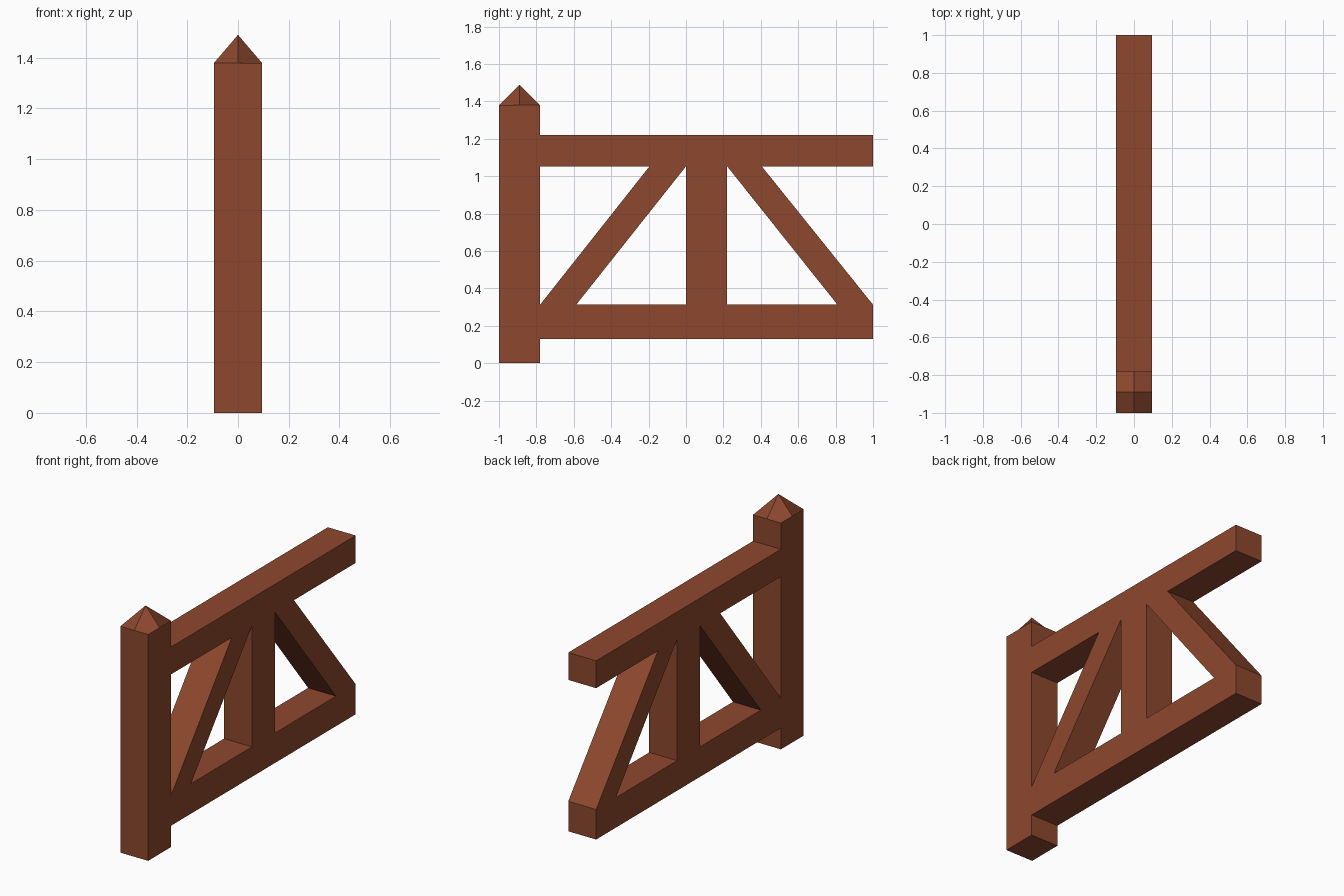
import bpy, bmesh

if "Cube" in bpy.data.objects:
    bpy.data.objects.remove(bpy.data.objects["Cube"])

HALF = 0.094                      # half thickness in x
LOW, HIGH = 0.313, 1.053          # top of bottom rail, underside of top rail
POST_TOP, APEX = 1.38, 1.49

# Side profile (y, z): end post, both rails and the outer slanted brace
outline = [(-1, 0), (-0.78, 0), (-0.78, 0.13), (1, 0.13), (1, LOW),
           (0.405, HIGH), (1, HIGH), (1, 1.22), (-0.78, 1.22),
           (-0.78, POST_TOP), (-1, POST_TOP)]

# Triangular openings left between the rails, braces and middle post
openings = [
    [(-0.78, LOW), (-0.195, HIGH), (-0.78, HIGH)],
    [(-0.587, LOW), (0, LOW), (0, HIGH)],
    [(0.22, LOW), (0.81, LOW), (0.22, HIGH)],
]

bm = bmesh.new()


def add_loop(points):
    verts = [bm.verts.new((-HALF, y, z)) for y, z in points]
    return [bm.edges.new((a, b)) for a, b in zip(verts, verts[1:] + verts[:1])]


edges = [e for loop in [outline] + openings for e in add_loop(loop)]
bmesh.ops.triangle_fill(bm, edges=edges, use_beauty=True, use_dissolve=False,
                        normal=(-1, 0, 0))

# Thicken the profile into one seamless timber frame
ext = bmesh.ops.extrude_face_region(bm, geom=bm.faces[:])
bmesh.ops.translate(bm, vec=(2 * HALF, 0, 0),
                    verts=[g for g in ext["geom"] if isinstance(g, bmesh.types.BMVert)])

# Pointed post cap: quarter the top face and raise its centre
top = next(f for f in bm.faces if all(abs(v.co.z - POST_TOP) < 1e-4 for v in f.verts))
centre = top.calc_center_median()
bmesh.ops.subdivide_edges(bm, edges=top.edges[:], cuts=1, use_grid_fill=True)
tip = min(bm.verts, key=lambda v: (v.co - centre).length)
tip.co.z = APEX
bmesh.ops.recalc_face_normals(bm, faces=bm.faces[:])

mesh = bpy.data.meshes.new("fence_frame")
bm.to_mesh(mesh)
bm.free()
fence = bpy.data.objects.new("fence_frame", mesh)
bpy.context.collection.objects.link(fence)

# Reddish-brown timber
wood = bpy.data.materials.new("wood")
wood.diffuse_color = (0.27, 0.065, 0.027, 1)
wood.use_nodes = True
wood.node_tree.nodes["Principled BSDF"].inputs["Base Color"].default_value = wood.diffuse_color
mesh.materials.append(wood)
